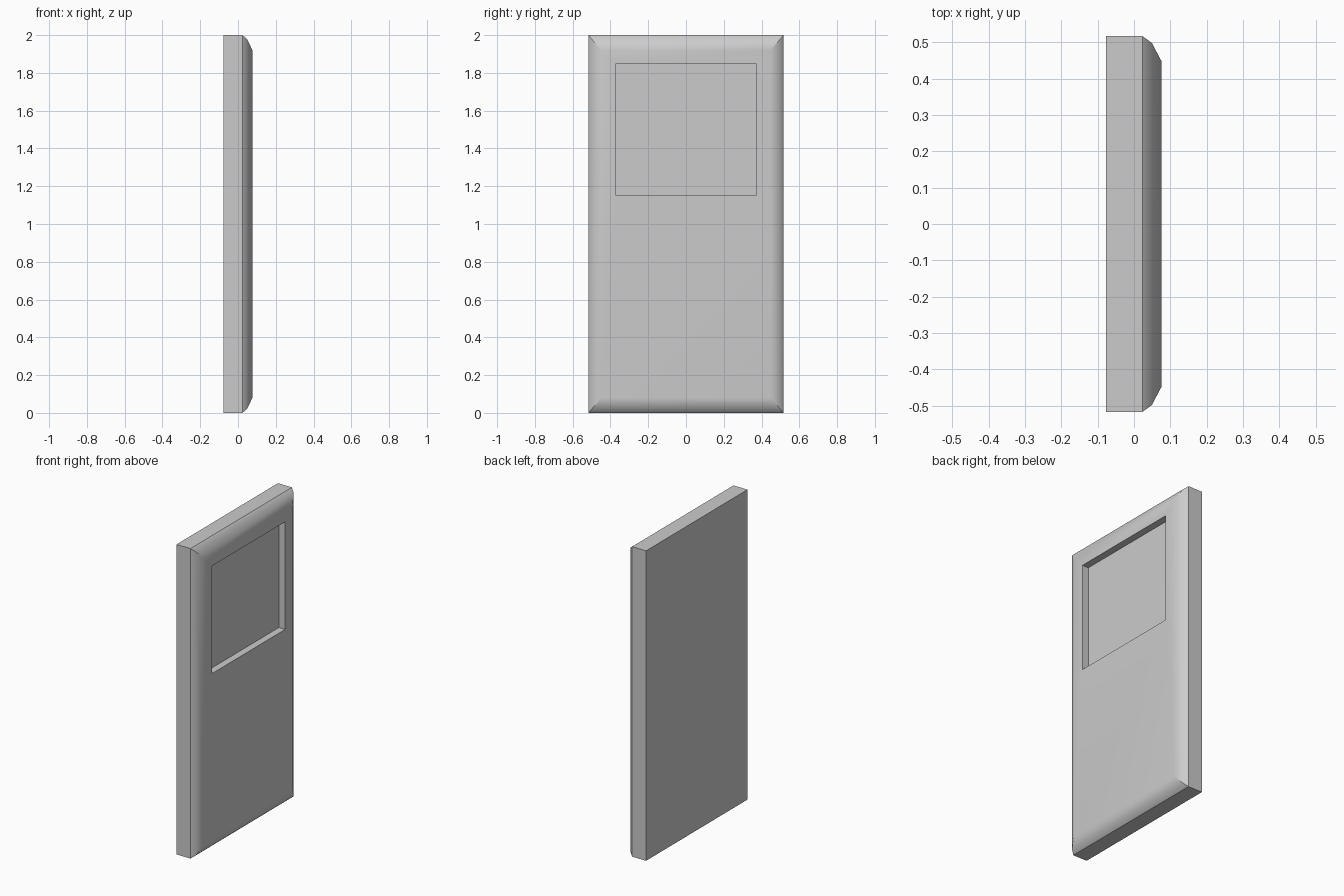
import bpy, bmesh, math

if "Cube" in bpy.data.objects:
    bpy.data.objects.remove(bpy.data.objects["Cube"])

# Rectangular cross-sections from the back, over the rounded rim, into the recess:
# x, y min, y max, z min, z max
rings = [
    (-0.077, -0.517, 0.517, 0.0, 2.0),      # back
    (0.023, -0.517, 0.517, 0.0, 2.0),       # slab front edge
    (0.049, -0.498, 0.498, 0.022, 1.978),   # rim middle
    (0.076, -0.447, 0.447, 0.08, 1.92),     # front face
    (0.076, -0.373, 0.373, 1.153, 1.847),   # recess opening
    (0.031, -0.373, 0.373, 1.153, 1.847),   # recess floor
]

bm = bmesh.new()
loops = []
for x, y0, y1, z0, z1 in rings:
    loops.append([bm.verts.new(p) for p in
                  ((x, y0, z0), (x, y1, z0), (x, y1, z1), (x, y0, z1))])

# Bridge neighbouring sections and cap both ends
for a, b in zip(loops, loops[1:]):
    for i in range(4):
        j = (i + 1) % 4
        bm.faces.new((a[i], a[j], b[j], b[i]))
bm.faces.new(loops[0][::-1])
bm.faces.new(loops[-1])
bmesh.ops.recalc_face_normals(bm, faces=bm.faces)

mesh = bpy.data.meshes.new("door_panel")
bm.to_mesh(mesh)
bm.free()
door = bpy.data.objects.new("door_panel", mesh)
bpy.context.collection.objects.link(door)

# Smooth rim, flat faces and sharp corners
bpy.context.view_layer.objects.active = door
door.select_set(True)
bpy.ops.object.shade_smooth_by_angle(angle=math.radians(32))
weighted = door.modifiers.new("flat_face_shading", 'WEIGHTED_NORMAL')
weighted.keep_sharp = True
